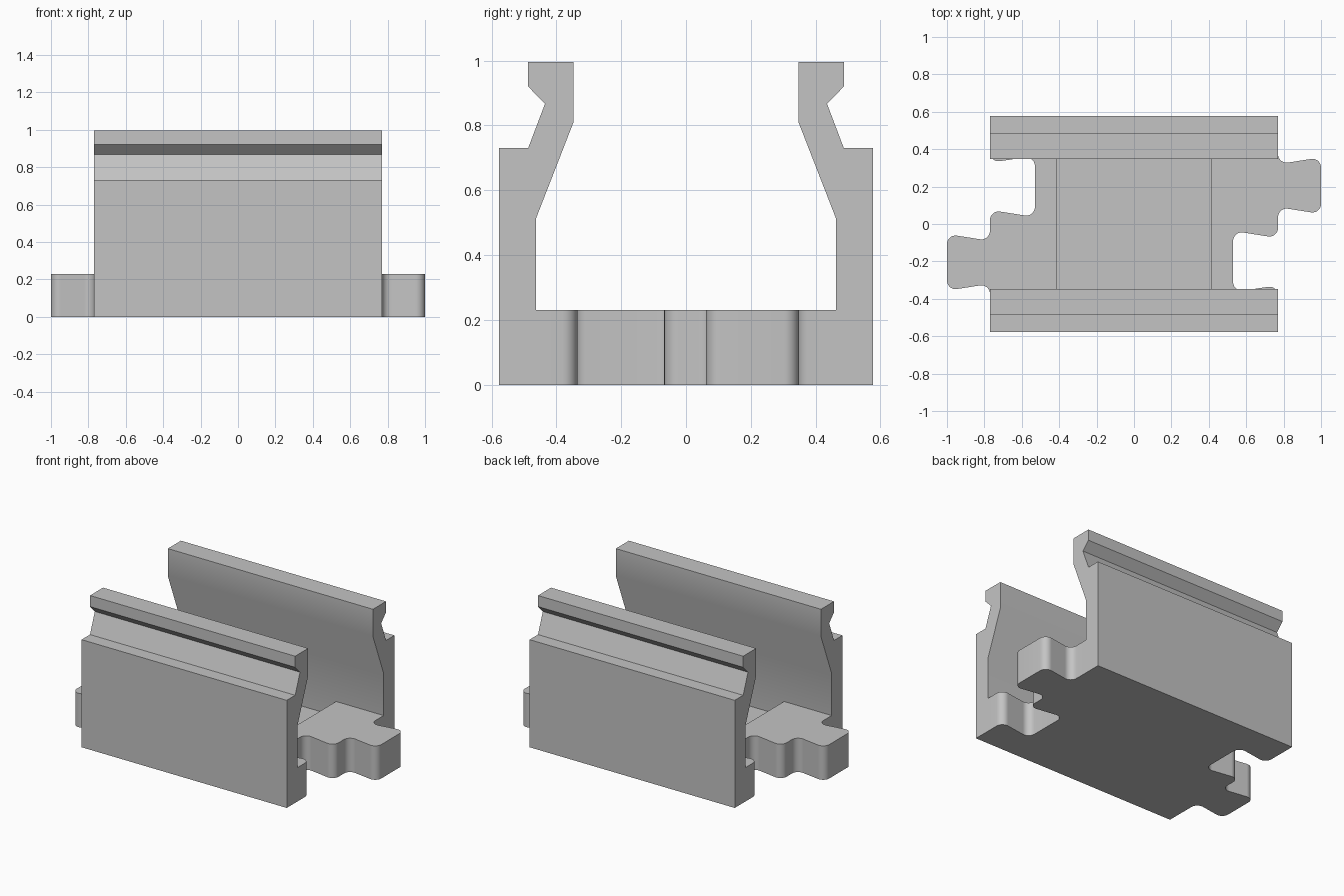
import bpy
import bmesh
import math
from mathutils import Vector, Matrix

if "Cube" in bpy.data.objects:
    bpy.data.objects.remove(bpy.data.objects["Cube"], do_unlink=True)

HALF_LENGTH = 0.77
INNER_Y, OUTER_Y = 0.462, 0.577
FLOOR_Z, PIT_Z = 0.23, 0.13
PIT_X = 0.413

grey = bpy.data.materials.new("plain grey")
grey.use_nodes = True
colour = (0.55, 0.55, 0.55, 1)
grey.diffuse_color = colour
grey.node_tree.nodes["Principled BSDF"].inputs["Base Color"].default_value = colour


def prism(name, points, direction):
    """Extrude a closed planar outline along a direction."""
    bm = bmesh.new()
    face = bm.faces.new([bm.verts.new(p) for p in points])
    result = bmesh.ops.extrude_face_region(bm, geom=[face], use_keep_orig=True)
    moved = [g for g in result["geom"] if isinstance(g, bmesh.types.BMVert)]
    bmesh.ops.translate(bm, verts=moved, vec=direction)
    bmesh.ops.recalc_face_normals(bm, faces=bm.faces[:])
    mesh = bpy.data.meshes.new(name)
    bm.to_mesh(mesh)
    bm.free()
    mesh.materials.append(grey)
    obj = bpy.data.objects.new(name, mesh)
    bpy.context.collection.objects.link(obj)
    return obj


def select_only(obj):
    bpy.ops.object.select_all(action="DESELECT")
    obj.select_set(True)
    bpy.context.view_layer.objects.active = obj


def rounded(corners, steps=10):
    """Replace each (x, y, radius) corner with a tangent arc."""
    out = []
    count = len(corners)
    for i, (x, y, radius) in enumerate(corners):
        p = Vector((x, y))
        if radius == 0:
            out.append(p)
            continue
        a = (Vector(corners[i - 1][:2]) - p).normalized()
        b = (Vector(corners[(i + 1) % count][:2]) - p).normalized()
        half = a.angle(b) / 2
        centre = p + (a + b).normalized() * radius / math.sin(half)
        start = p + a * radius / math.tan(half) - centre
        end = p + b * radius / math.tan(half) - centre
        sweep = start.angle_signed(end)
        for k in range(steps + 1):
            out.append(centre + Matrix.Rotation(-sweep * k / steps, 2) @ start)
    return out


# Interlocking base: one end has a tab and a socket, the other is its half turn
R = 0.046
end_corners = [
    (HALF_LENGTH, INNER_Y, 0),
    (HALF_LENGTH, 0.32, R), (1.0, 0.356, R), (1.0, 0.054, R), (HALF_LENGTH, 0.09, R),
    (HALF_LENGTH, -0.075, R), (0.53, -0.037, R), (0.53, -0.364, R), (HALF_LENGTH, -0.328, R),
    (HALF_LENGTH, -INNER_Y, 0),
]
corners = end_corners + [(-x, -y, r) for x, y, r in end_corners]
base = prism("base", [(p.x, p.y, 0) for p in rounded(corners)], (0, 0, FLOOR_Z))

# Shallow recess across the middle of the floor
cutter = prism("recess_cutter",
               [(sx * PIT_X, sy * 0.6, PIT_Z) for sx, sy in ((-1, -1), (1, -1), (1, 1), (-1, 1))],
               (0, 0, 0.3))
cutter.hide_render = True
cut = base.modifiers.new("recess", "BOOLEAN")
cut.operation = "DIFFERENCE"
cut.solver = "EXACT"
cut.object = cutter
select_only(base)
bpy.ops.object.modifier_apply(modifier=cut.name)
bpy.data.objects.remove(cutter, do_unlink=True)

# Side walls with a leaning clip lip and an outer groove
wall_profile = [
    (OUTER_Y, 0), (OUTER_Y, 0.73), (0.487, 0.73), (0.435, 0.867), (0.487, 0.92),
    (0.487, 0.995), (0.347, 0.995), (0.347, 0.81), (INNER_Y, 0.515), (INNER_Y, 0),
]
parts = [base]
for name, side in (("front_wall", -1), ("back_wall", 1)):
    outline = [(-HALF_LENGTH, side * y, z) for y, z in wall_profile]
    parts.append(prism(name, outline, (2 * HALF_LENGTH, 0, 0)))

for part in parts:
    select_only(part)
    bpy.ops.object.shade_smooth_by_angle(angle=math.radians(30))
